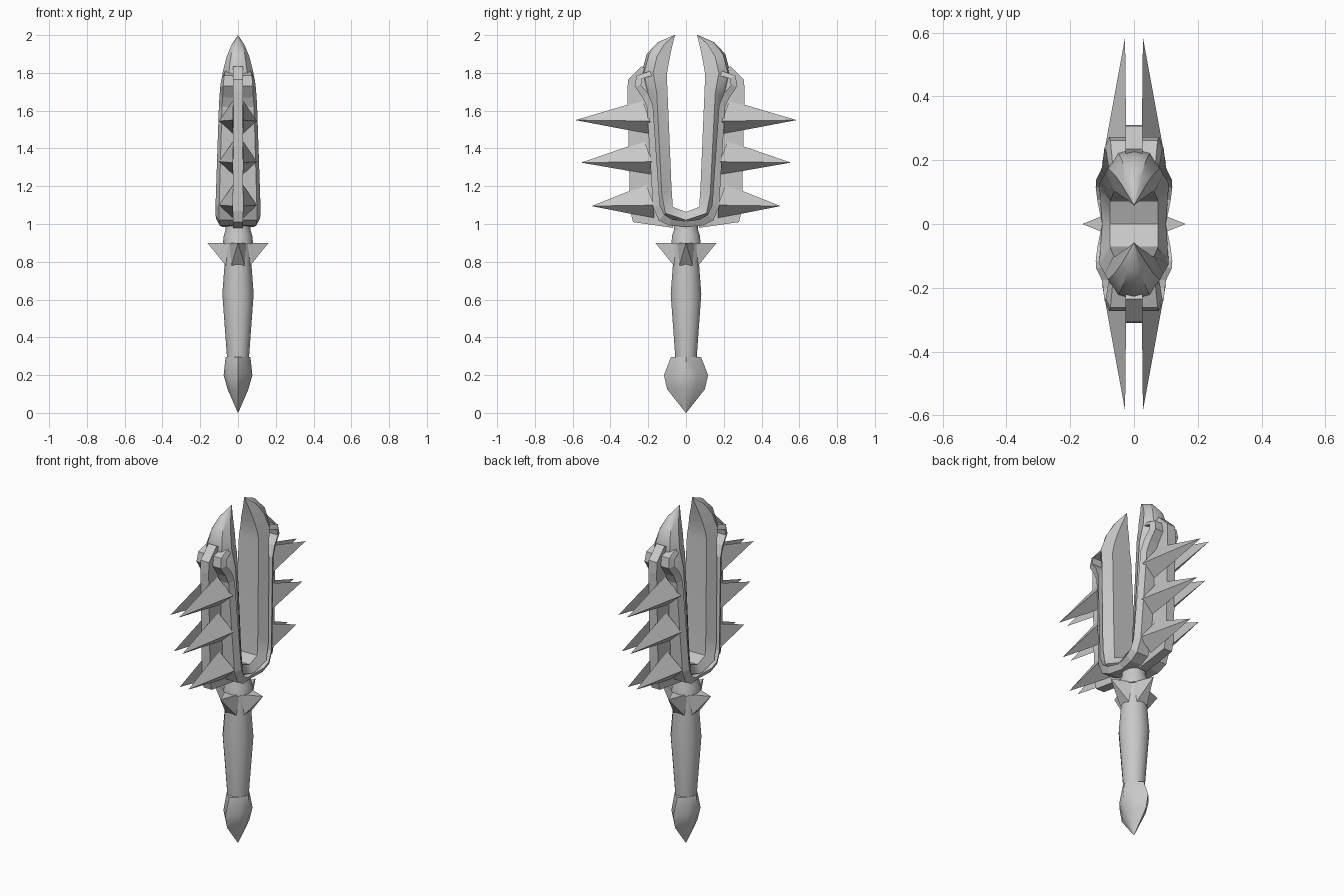
import bpy, bmesh, math

cube = bpy.data.objects.get("Cube")
if cube:
    bpy.data.objects.remove(cube)

steel = bpy.data.materials.new("grey_steel")
steel.use_nodes = True
GREY = (0.58, 0.58, 0.58, 1)
steel.diffuse_color = GREY
steel.node_tree.nodes["Principled BSDF"].inputs["Base Color"].default_value = GREY


def loft(name, rings, smooth=0):
    """Skin a list of equal-length rings and cap both ends."""
    bm = bmesh.new()
    loops = [[bm.verts.new(p) for p in ring] for ring in rings]
    n = len(rings[0])
    for a, b in zip(loops, loops[1:]):
        for i in range(n):
            j = (i + 1) % n
            bm.faces.new((a[i], a[j], b[j], b[i]))
    bm.faces.new(loops[0][::-1])
    bm.faces.new(loops[-1])
    bmesh.ops.remove_doubles(bm, verts=bm.verts, dist=0.0005)
    bmesh.ops.recalc_face_normals(bm, faces=bm.faces)
    mesh = bpy.data.meshes.new(name)
    bm.to_mesh(mesh)
    bm.free()
    obj = bpy.data.objects.new(name, mesh)
    bpy.context.collection.objects.link(obj)
    mesh.materials.append(steel)
    if smooth:
        bpy.ops.object.select_all(action="DESELECT")
        obj.select_set(True)
        bpy.context.view_layer.objects.active = obj
        bpy.ops.object.shade_smooth_by_angle(angle=math.radians(smooth))
    return obj


def both_sides(half):
    """Continue a path that starts at the centre onto the -y side."""
    return [(p, -1) for p in half[:0:-1]] + [(p, 1) for p in half]


# Grip and collar: turned profiles of (radius, z)
def turned(name, profile, sides=14):
    angles = [2 * math.pi * i / sides for i in range(sides)]
    return loft(name, [[(r * math.cos(a), r * math.sin(a), z) for a in angles]
                       for r, z in profile], 35)


turned("grip", [(0.058, 0.29), (0.083, 0.63), (0.07, 0.8), (0.07, 0.9)])
turned("collar", [(0.08, 0.895), (0.075, 0.94), (0.065, 0.97), (0.065, 1.03)])

# Pommel: lens-shaped sections (half x, half y, z), sharp towards front and back
rings = []
for wx, wy, z in [(0.066, 0.08, 0.295), (0.076, 0.117, 0.2),
                  (0.055, 0.1, 0.125), (0.001, 0.001, 0)]:
    rings.append([(0, -wy, z), (0.7 * wx, -0.5 * wy, z), (wx, 0, z), (0.7 * wx, 0.5 * wy, z),
                  (0, wy, z), (-0.7 * wx, 0.5 * wy, z), (-wx, 0, z), (-0.7 * wx, -0.5 * wy, z)])
loft("pommel", rings, 45)

# Guard spikes around the grip
for k in range(4):
    base = [(0.05, -0.045, 0.9), (0.05, 0.045, 0.9), (0.065, 0.035, 0.78), (0.065, -0.035, 0.78)]
    spike = loft(f"guard_spike_{k + 1}", [base, [(0.162, 0, 0.9)] * 4])
    spike.rotation_euler.z = k * math.pi / 2

# Forked head: inner (y, z), outer (y, z), inner half width, full half width
stations = [
    ((0, 1.064), (0, 0.985), 0.075, 0.1),
    ((0.07, 1.09), (0.14, 1.03), 0.075, 0.108),
    ((0.077, 1.2), (0.17, 1.12), 0.074, 0.108),
    ((0.1, 1.75), (0.2, 1.65), 0.064, 0.092),
    ((0.1, 1.8), (0.235, 1.8), 0.055, 0.082),
    ((0.088, 1.87), (0.208, 1.9), 0.04, 0.06),
    ((0.075, 1.935), (0.15, 1.962), 0.02, 0.034),
    ((0.058, 2.0), (0.062, 2.0), 0.0005, 0.0008),
]
rings = []
for (a, b, wi, w), s in both_sides(stations):
    def at(x, t):
        return (x, s * (a[0] + t * (b[0] - a[0])), a[1] + t * (b[1] - a[1]))
    rings.append([at(-wi, 0), at(wi, 0), at(w, 0.55), at(0.6 * w, 0.9),
                  at(0, 1), at(-0.6 * w, 0.9), at(-w, 0.55)])
loft("forked_head", rings, 35)

# Side rails: wrap the fork and curl inwards at their ends
path = [
    ((0, 1.015), (0, 0.985), 0.1),
    ((0.075, 1.025), (0.09, 0.992), 0.115),
    ((0.115, 1.05), (0.145, 1.02), 0.12),
    ((0.138, 1.1), (0.175, 1.09), 0.119),
    ((0.175, 1.63), (0.207, 1.62), 0.101),
    ((0.2, 1.69), (0.23, 1.67), 0.097),
    ((0.238, 1.735), (0.272, 1.73), 0.093),
    ((0.232, 1.77), (0.262, 1.785), 0.088),
    ((0.18, 1.785), (0.19, 1.81), 0.08),
]
for side, label in ((1, "left"), (-1, "right")):
    loft(f"{label}_rail", [[(side * 0.02, s * a[0], a[1]), (side * w, s * a[0], a[1]),
                            (side * 0.84 * w, s * b[0], b[1]), (side * 0.02, s * b[0], b[1])]
                           for (a, b, w), s in both_sides(path)])

# Thin fins along the outer backs of the fork
fin = [(0.07, 0.98), (0.28, 1.01), (0.296, 1.07), (0.31, 1.7), (0.307, 1.765),
       (0.235, 1.835), (0.18, 1.8), (0.17, 1.65), (0.14, 1.1), (0.07, 1.04)]
for s, label in ((-1, "front"), (1, "back")):
    loft(f"{label}_fin", [[(x, s * y, z) for y, z in fin] for x in (-0.027, 0.027)])

    # Three pairs of long three-sided spikes on each fin
    for row, (y, z, reach, drop) in enumerate([(0.17, 1.115, 0.5, 0.02),
                                               (0.18, 1.345, 0.555, 0.02),
                                               (0.19, 1.56, 0.585, 0.01)]):
        for side in (-1, 1):
            base = [(side * 0.024, s * (y + 0.04), z + 0.095), (side * 0.1, s * y, z - 0.015),
                    (side * 0.024, s * y, z - 0.085)]
            tip = (side * 0.028, s * reach, z - drop)
            loft(f"{label}_spike_{row + 1}_{'left' if side > 0 else 'right'}", [base, [tip] * 3])
